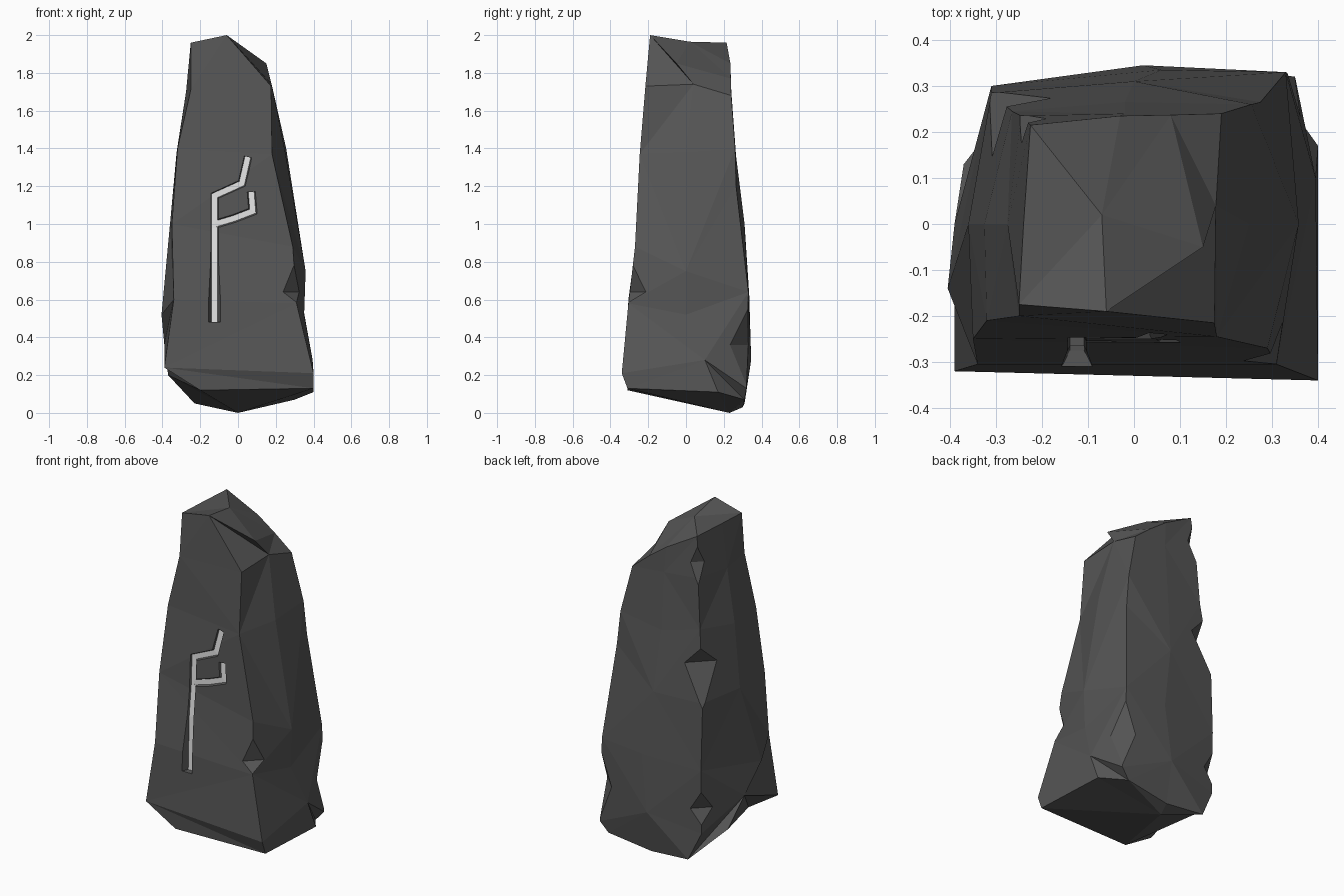
import bpy, bmesh
from mathutils import Vector
from mathutils.bvhtree import BVHTree

if "Cube" in bpy.data.objects:
    bpy.data.objects.remove(bpy.data.objects["Cube"])


def material(name, v):
    m = bpy.data.materials.new(name)
    m.diffuse_color = (v, v, v, 1)
    m.use_nodes = True
    m.node_tree.nodes["Principled BSDF"].inputs["Base Color"].default_value = m.diffuse_color
    return m


MATS = [material("dark stone", 0.092), material("pale inlay", 0.78)]


def make_object(name, bm):
    bmesh.ops.recalc_face_normals(bm, faces=bm.faces)
    mesh = bpy.data.meshes.new(name)
    bm.to_mesh(mesh)
    obj = bpy.data.objects.new(name, mesh)
    bpy.context.collection.objects.link(obj)
    for m in MATS:
        mesh.materials.append(m)
    return obj


def cut(target, cutter):
    mod = target.modifiers.new(cutter.name, 'BOOLEAN')
    mod.operation, mod.solver, mod.object = 'DIFFERENCE', 'EXACT', cutter
    bpy.context.view_layer.objects.active = target
    bpy.ops.object.modifier_apply(modifier=mod.name)
    bpy.data.objects.remove(cutter)


# Upright ridges of the stone, each listed from foot to top, going round it
RIDGES = {
    "front_left": [(-.20, -.31, .12), (-.39, -.32, .24), (-.34, -.305, .6), (-.35, -.25, 1.0),
                   (-.32, -.21, 1.4), (-.25, -.2, 1.71), (-.25, -.175, 1.96)],
    "front_right": [(.40, -.31, .13), (.40, -.34, .21), (.31, -.305, .58), (.29, -.27, .88),
                    (.18, -.245, 1.37), (.175, -.215, 1.73), (-.06, -.19, 2.0)],
    "right": [(.40, .17, .11), (.395, .1, .28), (.35, .0, .52), (.358, .0, .75),
              (.25, .0, 1.38), (.178, .04, 1.74), (.15, -.05, 1.85)],
    "back_right": [(.30, .31, .07), (.35, .32, .13), (.33, .33, .64), (.275, .265, 1.2),
                   (.255, .26, 1.4), (.19, .24, 1.68), (.08, .237, 1.77)],
    "back": [(.02, .30, .03), (.02, .345, .28), (.06, .335, .62), (.0, .31, 1.0),
             (-.02, .265, 1.36), (-.02, .24, 1.7), (-.03, .235, 1.85)],
    "back_left": [(-.23, .31, .05), (-.31, .295, .22), (-.31, .30, .6), (-.31, .285, 1.0),
                  (-.265, .245, 1.42), (-.245, .235, 1.72), (-.225, .215, 1.96)],
    "left": [(-.37, .13, .2), (-.39, .0, .36), (-.405, -.14, .52), (-.36, .0, 1.0),
             (-.325, .0, 1.38), (-.275, .0, 1.7), (-.24, .0, 1.96)],
}

# Stone body: skin the ridges, close foot and top, split into flat facets
bm = bmesh.new()
cols = [[bm.verts.new(p) for p in r] for r in RIDGES.values()]
n = len(cols)
for i in range(n):
    a, b = cols[i], cols[(i + 1) % n]
    for k in range(len(a) - 1):
        if (i + k) % 2:
            tris = [(a[k], b[k], b[k + 1]), (a[k], b[k + 1], a[k + 1])]
        else:
            tris = [(a[k], b[k], a[k + 1]), (b[k], b[k + 1], a[k + 1])]
        for t in tris:
            bm.faces.new(t)
foot, crown = bm.verts.new((0, .23, 0)), bm.verts.new((-.07, .02, 1.965))
for i in range(n):
    j = (i + 1) % n
    bm.faces.new((cols[i][0], cols[j][0], foot))
    bm.faces.new((cols[i][-1], cols[j][-1], crown))
stone = make_object("standing_stone", bm)
surface = BVHTree.FromBMesh(bm)
bm.free()


# Chips knocked out of the ridges: wedges opening outwards from a deepest edge
def chip_cutter(deepest, out, depth, up, down):
    p, out = Vector(deepest), Vector((*out, 0)).normalized()
    along = out.cross(Vector((0, 0, 1)))
    reach = .12
    bm = bmesh.new()
    ends = []
    for s in (-.25, .25):
        q = p + along * s
        ends.append([bm.verts.new(v) for v in (
            q, q + out * reach + Vector((0, 0, up * reach / depth)),
            q + out * reach - Vector((0, 0, down * reach / depth)))])
        bm.faces.new(ends[-1])
    for k in range(3):
        m = (k + 1) % 3
        bm.faces.new((ends[0][k], ends[0][m], ends[1][m], ends[1][k]))
    obj = make_object("chip_cutter", bm)
    bm.free()
    return obj


for chip in [((-.24, .215, 1.21), (-1, 1), .075, .14, .18),
             ((.295, .30, .36), (1, 1), .05, .2, .2),
             ((.268, -.268, .64), (1, -1), .05, .24, .05),
             ((-.28, .27, .36), (-1, 1), .045, .12, .1),
             ((-.215, .205, 1.8), (-1, 1), .03, .14, .08)]:
    cut(stone, chip_cutter(*chip))


def floor_y(x, z):
    """Groove floor: a nearly upright plane, always just under the surface."""
    hit = surface.ray_cast(Vector((x, -2, z)), Vector((0, 1, 0)))[0]
    return max(hit.y + .01, -.275 + (z - .48) * .03)


def groove_cutter(name, path, sink=0, floor=.0155, mouth=.04):
    """Mitred trough along an (x, z) path; only its floor is pale."""
    pts = [Vector(p) for p in path]
    bm = bmesh.new()
    rings = []
    for i, p in enumerate(pts):
        d0 = (p - pts[i - 1]).normalized() if i else (pts[1] - p).normalized()
        d1 = (pts[i + 1] - p).normalized() if i < len(pts) - 1 else d0
        t = (d0 + d1).normalized()
        side = Vector((-t.y, t.x)) / max(.6, t.dot(d0))
        y = floor_y(p.x, p.y) + sink
        ring = []
        for w, yy in ((floor, y), (-floor, y), (-mouth, y - .05), (mouth, y - .05)):
            q = p + side * w
            ring.append(bm.verts.new((q.x, yy, q.y)))
        rings.append(ring)
    for a, b in zip(rings, rings[1:]):
        for k in range(4):
            f = bm.faces.new((a[k], a[(k + 1) % 4], b[(k + 1) % 4], b[k]))
            f.material_index = 1 if k == 0 else 0
    bm.faces.new(rings[0])
    bm.faces.new(rings[-1])
    obj = make_object(name, bm)
    bm.free()
    return obj


# Carved mark: a tall bent stroke and a short hooked branch
cut(stone, groove_cutter("tall_groove_cutter",
                         [(-.124, .48), (-.124, .62), (-.124, .8), (-.124, .98),
                          (-.124, 1.15), (.02, 1.215), (.052, 1.355)]))
cut(stone, groove_cutter("branch_groove_cutter",
                         [(-.12, 1.0), (-.02, 1.03), (.078, 1.068), (.07, 1.17)],
                         sink=.0005, mouth=.045))
